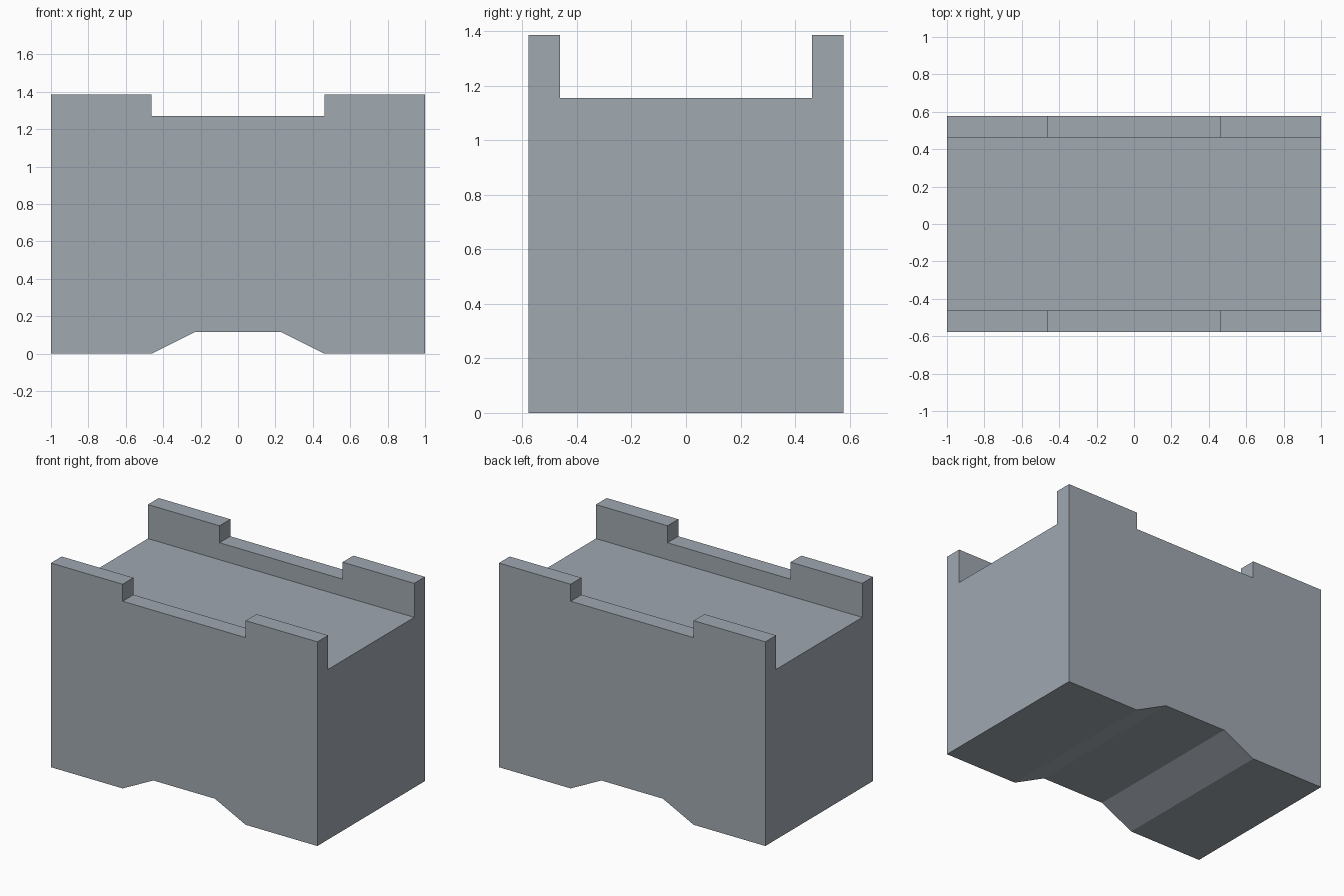
import bpy
import bmesh

if "Cube" in bpy.data.objects:
    bpy.data.objects.remove(bpy.data.objects["Cube"])

U = 2 / 17.32          # base module: wall thickness and step height
HALF_Y = 5 * U         # half depth of the block

grey = bpy.data.materials.new("slate_grey")
grey.diffuse_color = (0.352, 0.392, 0.434, 1)
grey.use_nodes = True
grey.node_tree.nodes["Principled BSDF"].inputs["Base Color"].default_value = grey.diffuse_color


def extrude_profile(name, points, half_depth):
    """Extrude an x/z outline symmetrically along y."""
    bm = bmesh.new()
    face = bm.faces.new([bm.verts.new((x, -half_depth, z)) for x, z in points])
    ext = bmesh.ops.extrude_face_region(bm, geom=[face])
    verts = [g for g in ext["geom"] if isinstance(g, bmesh.types.BMVert)]
    bmesh.ops.translate(bm, verts=verts, vec=(0, 2 * half_depth, 0))
    bmesh.ops.recalc_face_normals(bm, faces=bm.faces)
    mesh = bpy.data.meshes.new(name)
    bm.to_mesh(mesh)
    bm.free()
    mesh.materials.append(grey)
    obj = bpy.data.objects.new(name, mesh)
    bpy.context.collection.objects.link(obj)
    return obj


# Block outline: arched underside and notched top, mirrored about x = 0
right = [(2 * U, U), (4 * U, 0), (1, 0), (1, 12 * U), (4 * U, 12 * U), (4 * U, 11 * U)]
left = [(-x, z) for x, z in reversed(right)]
block = extrude_profile("channel_block", right + left, HALF_Y)

# Trough running the full length between the two side walls
trough = extrude_profile("trough_cutter",
                         [(-1.2, 10 * U), (1.2, 10 * U), (1.2, 14 * U), (-1.2, 14 * U)],
                         HALF_Y - U)
trough.hide_render = True

cut = block.modifiers.new("trough", "BOOLEAN")
cut.operation = "DIFFERENCE"
cut.solver = "EXACT"
cut.object = trough
bpy.context.view_layer.objects.active = block
bpy.ops.object.modifier_apply(modifier=cut.name)
bpy.data.objects.remove(trough)
